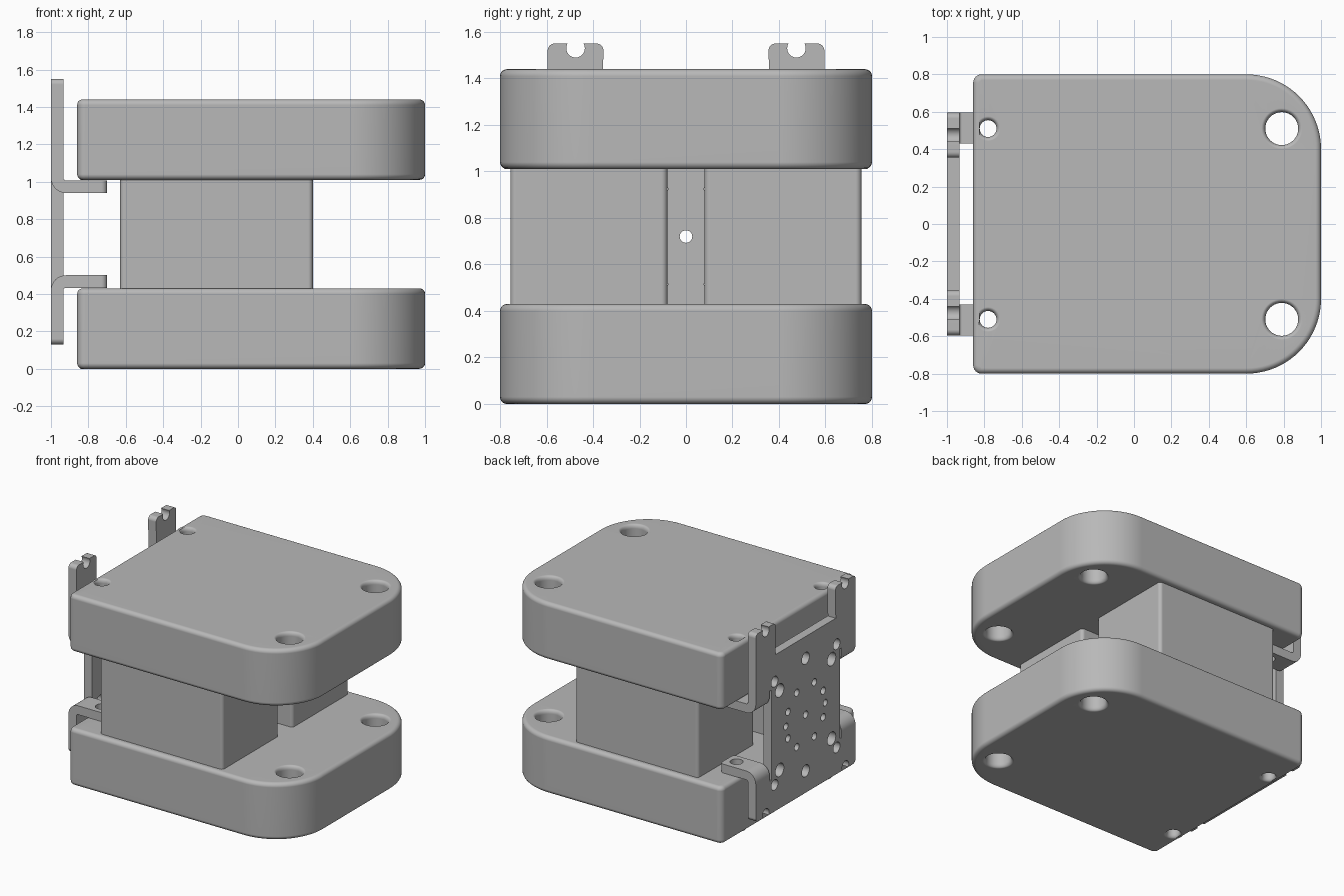
import bpy, bmesh
from math import sin, cos, pi, radians
from mathutils import Matrix

cube = bpy.data.objects.get("Cube")
if cube:
    bpy.data.objects.remove(cube, do_unlink=True)

grey = bpy.data.materials.new("plain_grey")
grey.use_nodes = True
grey.diffuse_color = (0.48, 0.48, 0.48, 1)
for node in grey.node_tree.nodes:
    if node.type == 'BSDF_PRINCIPLED':
        node.inputs["Base Color"].default_value = (0.48, 0.48, 0.48, 1)

# Axis swaps for profiles drawn in the side and front planes
FLAT = Matrix.Identity(4)
SIDE = Matrix(((0, 0, 1, 0), (1, 0, 0, 0), (0, 1, 0, 0), (0, 0, 0, 1)))
FRONT = Matrix(((1, 0, 0, 0), (0, 0, 1, 0), (0, 1, 0, 0), (0, 0, 0, 1)))
MID = 0.72  # mirror height of the whole assembly


def arc(cx, cy, r, start, end, n=8):
    angles = [radians(start + (end - start) * i / n) for i in range(n + 1)]
    return [(cx + r * cos(a), cy + r * sin(a)) for a in angles]


def rounded_rect(x0, x1, y0, y1, right_r, left_r):
    """Loop that shrinks by a given inset."""
    def loop(inset):
        pts = []
        for k, (x, y, sx, sy, r) in enumerate((
                (x1, y1, -1, -1, right_r), (x0, y1, 1, -1, left_r),
                (x0, y0, 1, 1, left_r), (x1, y0, -1, 1, right_r))):
            n = 20 if r > 0.1 else 6
            pts += arc(x + sx * r, y + sy * r, r - inset, 90 * k, 90 * k + 90, n)
        return pts
    return loop


def circle(cx, cy, r, n=32):
    """Hole that widens a little towards its rounded rim."""
    return lambda inset: arc(cx, cy, r + inset * 0.7, 0, 360, n)[:-1]


def prism(name, loops, w0, w1, fillet=0.0, axes=FLAT):
    """Extrude an outline with holes, rounding the rims when asked."""
    levels = [(0, w0), (0, w1)]
    if fillet:
        steps = [i * pi / 10 for i in range(6)]
        low = [(fillet * (1 - sin(a)), fillet * (1 - cos(a))) for a in steps]
        levels = [(i, w0 + d) for i, d in low]
        levels += [(i, w1 - d) for i, d in reversed(low)]
    bm = bmesh.new()
    caps = ([], [])
    for loop in loops:
        rings = [[bm.verts.new((u, v, w)) for u, v in loop(i)] for i, w in levels]
        n = len(rings[0])
        for a, b in zip(rings, rings[1:]):
            for j in range(n):
                k = (j + 1) % n
                bm.faces.new((a[j], a[k], b[k], b[j]))
        for cap, ring in zip(caps, (rings[0], rings[-1])):
            cap += [bm.edges.get((ring[j], ring[(j + 1) % n])) for j in range(n)]
    for cap in caps:
        bmesh.ops.triangle_fill(bm, use_beauty=True, edges=cap, normal=(0, 0, 1))
    bm.transform(axes)
    bmesh.ops.recalc_face_normals(bm, faces=bm.faces[:])
    mesh = bpy.data.meshes.new(name)
    bm.to_mesh(mesh)
    bm.free()
    mesh.materials.append(grey)
    obj = bpy.data.objects.new(name, mesh)
    bpy.context.collection.objects.link(obj)
    bpy.ops.object.select_all(action='DESELECT')
    obj.select_set(True)
    bpy.context.view_layer.objects.active = obj
    bpy.ops.object.shade_smooth_by_angle(angle=radians(32))
    weighted = obj.modifiers.new("even_shading", 'WEIGHTED_NORMAL')
    weighted.keep_sharp = True
    return obj


# Two thick slabs with four bolt holes each
slab_loops = [rounded_rect(-0.86, 1.0, -0.8, 0.8, 0.4, 0.045)]
for s in (-1, 1):
    slab_loops += [circle(-0.78, s * 0.51, 0.045), circle(0.79, s * 0.51, 0.088, 40)]
prism("lower_slab", slab_loops, 0, 0.43, 0.03)
prism("upper_slab", slab_loops, 1.01, 1.44, 0.03)

# Twin blocks between the slabs
for side, y0, y1 in (("right", -0.755, -0.08), ("left", 0.08, 0.755)):
    prism(side + "_block", [rounded_rect(-0.63, 0.4, y0, y1, 0.025, 0.025)], 0.43, 1.01)

# Mounting plate outline: one half, then mirrored
half = arc(0.475, 0.15, 0.04, 210, -30, 16)
half += arc(0.565, 0.16, 0.03, -90, 0)
half += [(0.595, 0.42), (0.43, 0.42), (0.43, 0.38), (0.41, 0.38)]
half += [(0.41, 1.06), (0.43, 1.06), (0.43, 1.02), (0.595, 1.02)]
half += arc(0.565, 1.52, 0.03, 0, 90)
half += arc(0.475, 1.53, 0.04, 30, -210, 16)
half += arc(0.385, 1.52, 0.03, 90, 180)
half += [(0.36, 1.31)]
outline = half + [(-y, z) for y, z in reversed(half)]

# Plate holes, repeated in every quadrant
plate_loops = [lambda inset: outline, circle(0, MID, 0.027, 24)]
for s in (-1, 1):
    plate_loops += [circle(0, MID + s * 0.425, 0.045, 24), circle(s * 0.235, MID, 0.025, 20)]
    for t in (-1, 1):
        for y, dz, r in ((0.105, 0.205, 0.027), (0.21, 0.1, 0.027),
                         (0.31, 0.3, 0.05), (0.37, 0.39, 0.04)):
            plate_loops.append(circle(s * y, MID + t * dz, r, 24))
prism("mounting_plate", plate_loops, -1.0, -0.933, axes=SIDE)

# Bent lugs that bolt onto the slabs
bend = arc(-0.92, 0.42, 0.08, 180, 90) + arc(-0.92, 0.42, 0.013, 90, 180)
for level, flip in (("lower", 1), ("upper", -1)):
    profile = [(x, MID + flip * (z - MID)) for x, z in bend]
    z0, z1 = sorted((MID - flip * 0.287, MID - flip * 0.22))
    for side, s in (("right", -1), ("left", 1)):
        y0, y1 = sorted((s * 0.43, s * 0.595))
        prism(f"{level}_{side}_bend", [lambda inset, p=profile: p], y0, y1, axes=FRONT)
        prism(f"{level}_{side}_lug", [rounded_rect(-0.92, -0.7, y0, y1, 0.03, 0.001),
              circle(-0.78, s * 0.51, 0.045)], z0, z1)
